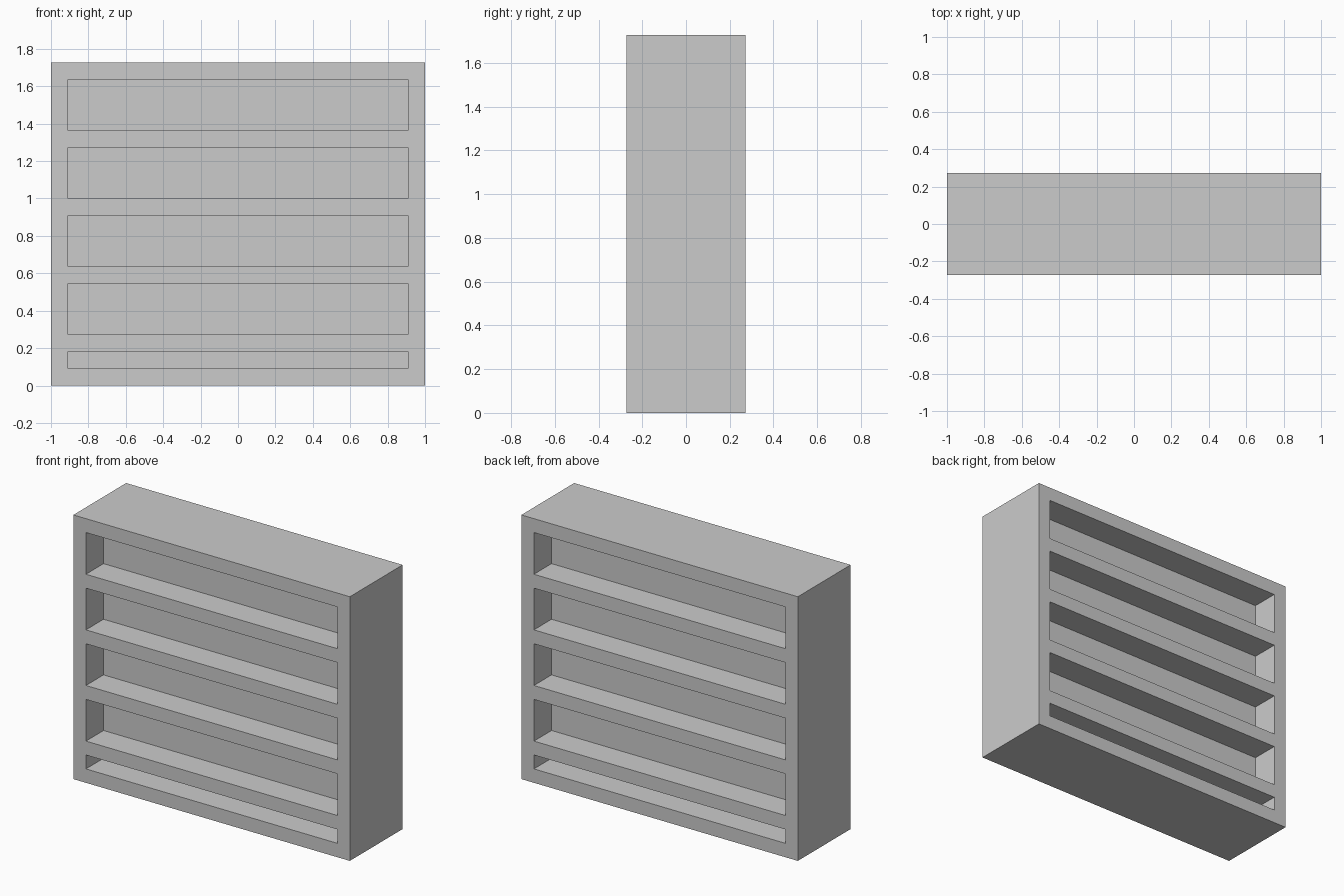
import bpy, bmesh
from mathutils import Matrix

if "Cube" in bpy.data.objects:
    bpy.data.objects.remove(bpy.data.objects["Cube"])

U = 2 / 22                      # board thickness, the module of the whole design
W, D, H = 22 * U, 6 * U, 19 * U
POCKET = 2 * U                  # recess depth on each face


def add_box(bm, x0, x1, y0, y1, z0, z1):
    centre = Matrix.Translation(((x0 + x1) / 2, (y0 + y1) / 2, (z0 + z1) / 2))
    size = Matrix.Diagonal((x1 - x0, y1 - y0, z1 - z0, 1))
    bmesh.ops.create_cube(bm, size=1, matrix=centre @ size)


def make_object(name, boxes):
    bm = bmesh.new()
    for box in boxes:
        add_box(bm, *box)
    mesh = bpy.data.meshes.new(name)
    bm.to_mesh(mesh)
    bm.free()
    obj = bpy.data.objects.new(name, mesh)
    bpy.context.collection.objects.link(obj)
    return obj


# solid case
bookcase = make_object("bookcase", [(-W / 2, W / 2, -D / 2, D / 2, 0, H)])

# shelf openings: a low bottom slot and four equal bays, on front and back
openings = [(U, 2 * U)] + [((3 + 4 * i) * U, (6 + 4 * i) * U) for i in range(4)]
xi = W / 2 - U
cuts = []
for z0, z1 in openings:
    cuts.append((-xi, xi, -D / 2 - U, -D / 2 + POCKET, z0, z1))
    cuts.append((-xi, xi, D / 2 - POCKET, D / 2 + U, z0, z1))
cutter = make_object("bay_cutter", cuts)
cutter.hide_render = True

# carve the bays, leaving the frame, shelves and central divider
mod = bookcase.modifiers.new("bays", 'BOOLEAN')
mod.operation = 'DIFFERENCE'
mod.solver = 'EXACT'
mod.object = cutter
bpy.context.view_layer.objects.active = bookcase
bpy.ops.object.modifier_apply(modifier=mod.name)
bpy.data.objects.remove(cutter)
